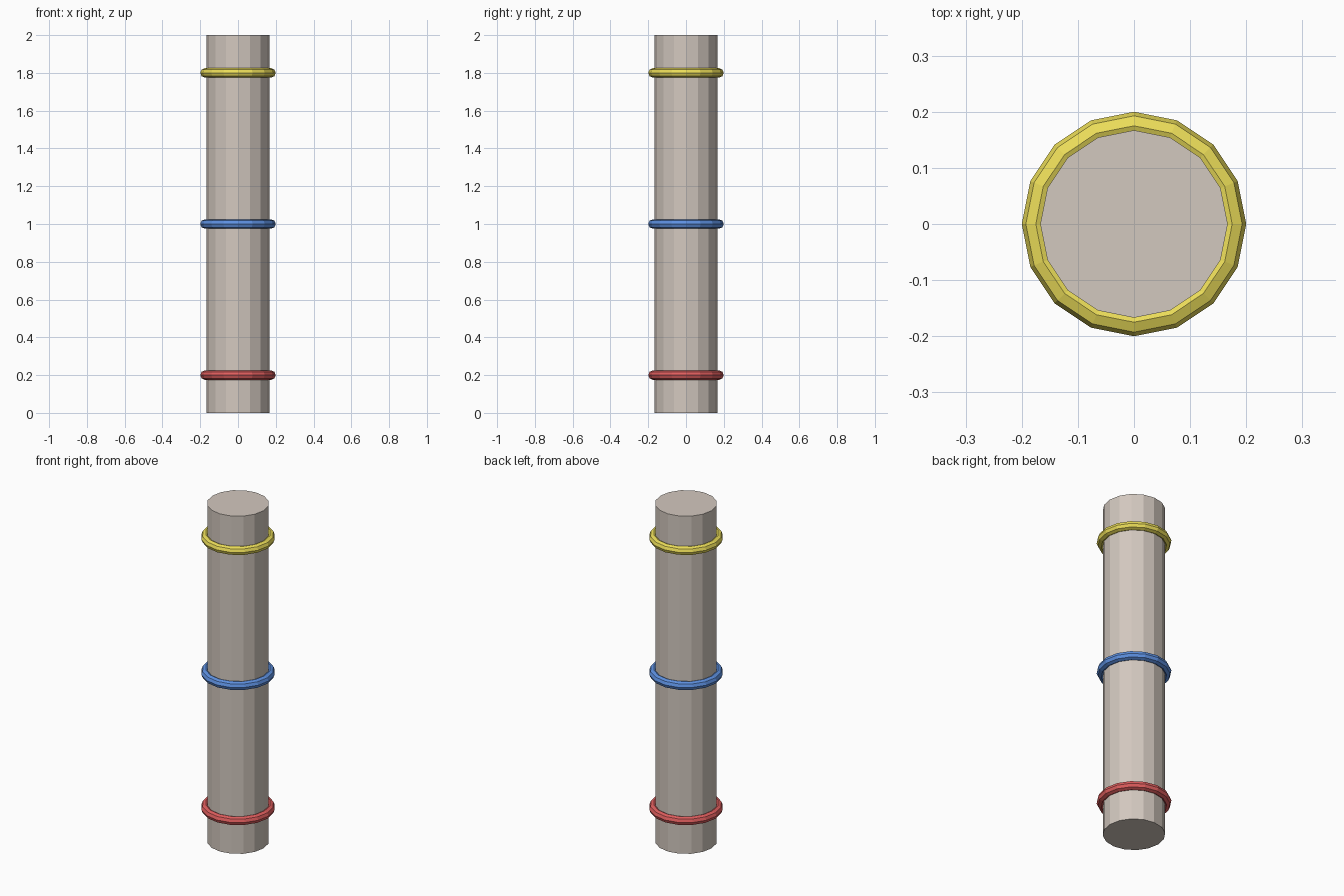
import bpy, bmesh, math

if "Cube" in bpy.data.objects:
    bpy.data.objects.remove(bpy.data.objects["Cube"])

SIDES = 16        # around the pole and the rings
TUBE_SIDES = 8    # around each ring's cross-section


def add_object(name, bm, color):
    bmesh.ops.recalc_face_normals(bm, faces=bm.faces[:])
    mesh = bpy.data.meshes.new(name)
    bm.to_mesh(mesh)
    bm.free()
    mat = bpy.data.materials.new(name + "_paint")
    mat.diffuse_color = (*color, 1)
    mat.use_nodes = True
    mat.node_tree.nodes["Principled BSDF"].inputs["Base Color"].default_value = mat.diffuse_color
    mesh.materials.append(mat)
    obj = bpy.data.objects.new(name, mesh)
    bpy.context.collection.objects.link(obj)
    return obj


def pole(name, radius, height, color):
    bm = bmesh.new()
    bmesh.ops.create_cone(bm, cap_ends=True, segments=SIDES,
                          radius1=radius, radius2=radius, depth=height)
    obj = add_object(name, bm, color)
    obj.location.z = height / 2


def ring(name, z, color, major=0.175, minor=0.025):
    bm = bmesh.new()
    loops = []
    for i in range(SIDES):
        a = math.tau * i / SIDES
        loop = []
        for j in range(TUBE_SIDES):
            b = math.tau * j / TUBE_SIDES
            r = major + minor * math.cos(b)
            loop.append(bm.verts.new((r * math.cos(a), r * math.sin(a), minor * math.sin(b))))
        loops.append(loop)
    for i in range(SIDES):
        here, there = loops[i], loops[(i + 1) % SIDES]
        for j in range(TUBE_SIDES):
            k = (j + 1) % TUBE_SIDES
            bm.faces.new((here[j], there[j], there[k], here[k]))
    add_object(name, bm, color).location.z = z


# Upright pole
pole("pole", 0.167, 2.0, (0.65, 0.58, 0.52))

# Three coloured bands around it
ring("lower_ring", 0.2, (0.73, 0.11, 0.11))
ring("middle_ring", 1.0, (0.11, 0.28, 0.75))
ring("upper_ring", 1.8, (0.83, 0.72, 0.10))
